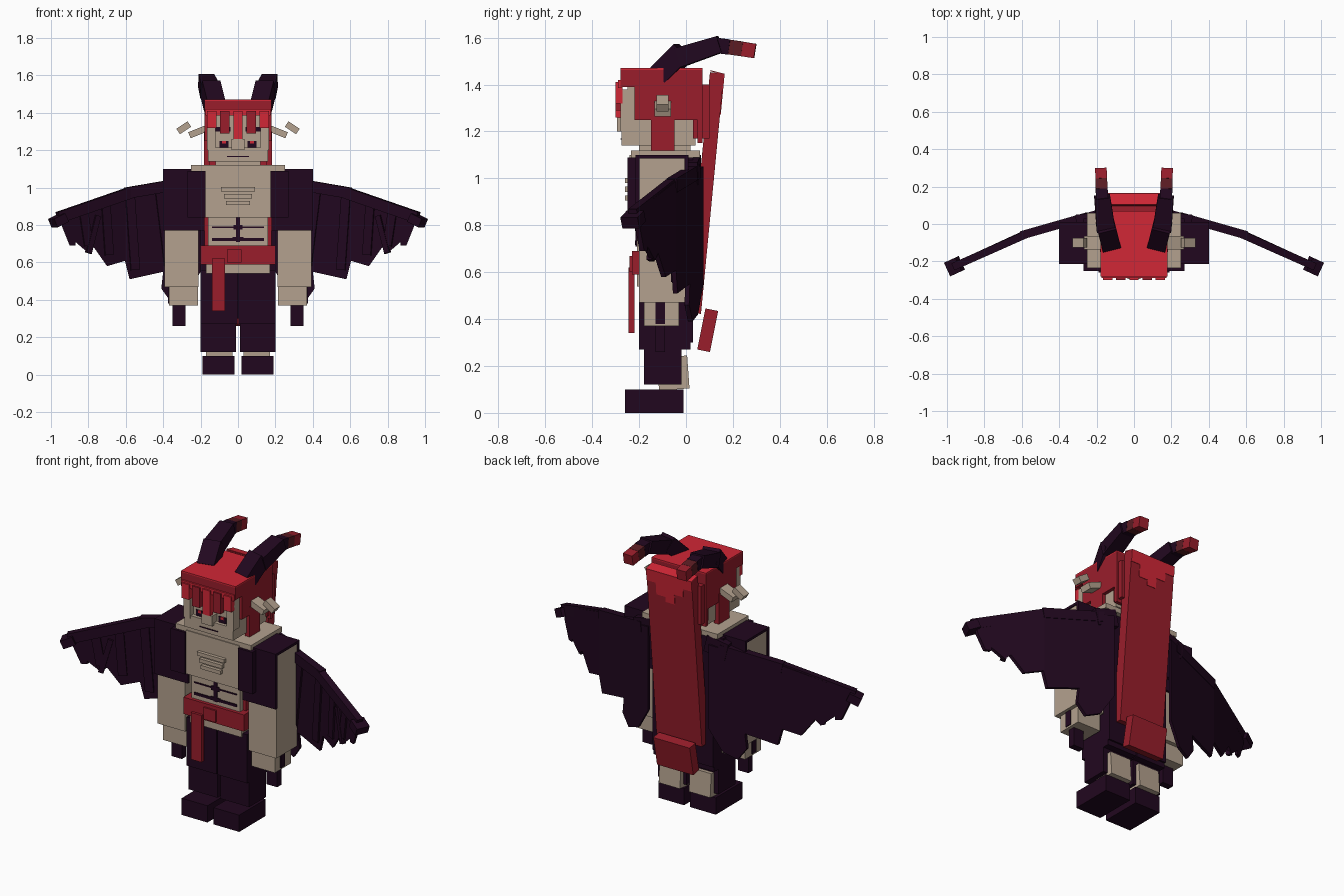
import bpy
import bmesh
from mathutils import Matrix, Vector

default_cube = bpy.data.objects.get("Cube")
if default_cube:
    bpy.data.objects.remove(default_cube, do_unlink=True)


def make_material(name, red, green, blue):
    """Flat material from display-space channel values."""
    linear = [(channel / 255) ** 2.2 for channel in (red, green, blue)]
    material = bpy.data.materials.new(name)
    material.use_nodes = True
    material.diffuse_color = (*linear, 1)
    shader = material.node_tree.nodes["Principled BSDF"]
    shader.inputs["Base Color"].default_value = (*linear, 1)
    shader.inputs["Roughness"].default_value = 1
    return material


skin = make_material("warm grey skin", 178, 160, 141)
dark = make_material("dark purple", 38, 16, 36)
red = make_material("deep red", 152, 35, 47)
bright = make_material("bright red", 208, 43, 57)
brown = make_material("horn brown", 92, 34, 40)


def finish(bm, name, material, mirrored=False):
    """Turn a bmesh into one object, or into a left and right pair."""
    bmesh.ops.recalc_face_normals(bm, faces=bm.faces)
    for side in (("left_", "right_") if mirrored else ("",)):
        if side == "right_":
            bmesh.ops.scale(bm, vec=(-1, 1, 1), verts=bm.verts)
            bmesh.ops.reverse_faces(bm, faces=bm.faces)
        mesh = bpy.data.meshes.new(side + name)
        bm.to_mesh(mesh)
        mesh.materials.append(material)
        part = bpy.data.objects.new(side + name, mesh)
        bpy.context.scene.collection.objects.link(part)
    bm.free()


def box(name, material, x_range, y_range, z_range, mirrored=False):
    ranges = (x_range, y_range, z_range)
    centre = Matrix.Translation([(low + high) / 2 for low, high in ranges])
    size = Matrix.Diagonal([high - low for low, high in ranges] + [1])
    bm = bmesh.new()
    bmesh.ops.create_cube(bm, size=1, matrix=centre @ size)
    finish(bm, name, material, mirrored)


def centred(name, material, half_width, y_range, z_range):
    box(name, material, (-half_width, half_width), y_range, z_range)


def pair(name, material, x_range, y_range, z_range):
    box(name, material, x_range, y_range, z_range, mirrored=True)


def beam(name, material, start, end, width, height, mirrored=True, taper=1):
    """Box whose long axis runs from start to end."""
    start, end = Vector(start), Vector(end)
    direction = end - start
    turn = direction.to_track_quat("Y", "Z").to_matrix().to_4x4()
    bm = bmesh.new()
    bmesh.ops.create_cube(bm, size=1)
    for vert in bm.verts:
        scale = taper if vert.co.y > 0 else 1
        vert.co.x *= width * scale
        vert.co.y *= direction.length
        vert.co.z *= height * scale
    bm.transform(Matrix.Translation((start + end) / 2) @ turn)
    finish(bm, name, material, mirrored)


def wing_depth(x):
    """Folded plan line of the wing."""
    if x < 0.6:
        return 0.04 - (x - 0.25) * 0.29
    return -0.06 - (x - 0.6) * 0.46


def membrane(name, outline):
    bm = bmesh.new()
    face = bm.faces.new([bm.verts.new((x, wing_depth(x), z)) for x, z in outline])
    moved = bmesh.ops.extrude_face_region(bm, geom=[face])["geom"]
    corners = [item for item in moved if isinstance(item, bmesh.types.BMVert)]
    bmesh.ops.translate(bm, vec=(0, 0.02, 0), verts=corners)
    finish(bm, name, dark, mirrored=True)


def on_wing(x, z, lift=0):
    return (x, wing_depth(x) + lift, z)


# Feet and legs
pair("foot", dark, (.02, .19), (-.26, -.01), (0, .1))
beam("heel", skin, (.1, -.06, .24), (.1, -.05, .1), .14, .13)
pair("lower_leg", dark, (.01, .2), (-.18, -.02), (.12, .32))
pair("trouser_leg", dark, (.003, .2), (-.2, .02), (.27, .56))

# Torso and belt
centred("hips", skin, .17, (-.21, 0), (.54, .6))
centred("belt", red, .2, (-.23, .02), (.59, .69))
box("belt_sash", red, (-.14, -.07), (-.245, -.22), (.34, .62))
box("belt_knot", red, (-.06, .02), (-.24, -.2), (.6, .67))
centred("abdomen", skin, .16, (-.21, 0), (.68, .86))
centred("chest", skin, .175, (-.24, 0), (.84, 1.1))
centred("shoulder_plate", skin, .25, (-.235, .06), (1.09, 1.12))
centred("back_coat", dark, .2, (-.01, .03), (.3, 1.09))
pair("waist_strand", red, (.155, .18), (-.18, -.05), (.68, .85))
centred("neck", skin, .12, (-.2, .02), (1.1, 1.16))

# Chest ridges and dark belly markings
for row, half in enumerate((.09, .075, .065)):
    height = .98 - row * .037
    centred(f"chest_ridge_{row}", skin, half, (-.26, -.23), (height, height + .022))
centred("belly_line", dark, .011, (-.216, -.209), (.71, .84))
centred("belly_star", dark, .025, (-.217, -.209), (.775, .8))
centred("belly_low_star", dark, .03, (-.217, -.209), (.715, .735))
for name, low, high in (("upper", .785, .792), ("lower", .715, .73)):
    centred(f"belly_{name}_bar", dark, .14, (-.216, -.209), (low, high))

# Arms with open-sided sleeves, hands and claws
pair("arm", skin, (.21, .393), (-.2, -.005), (.47, 1.09))
pair("sleeve_front", dark, (.18, .4), (-.215, -.199), (.77, 1.1))
pair("sleeve_back", dark, (.18, .4), (-.006, .01), (.77, 1.1))
pair("sleeve_top", dark, (.18, .4), (-.21, .005), (1.085, 1.1))
pair("vest", dark, (.175, .27), (-.25, .03), (.84, 1.09))
pair("hand", skin, (.215, .37), (-.18, -.03), (.37, .48))
pair("claw", dark, (.28, .35), (-.13, -.09), (.26, .38))
pair("claw_plate", dark, (.368, .375), (-.13, -.09), (.38, .48))

# Wings: two flat membranes, bones, ribs and a tip
membrane("inner_membrane", [
    (.2, 1.05), (.6, .99), (.605, .61), (.58, .51), (.4, .55),
    (.41, .46), (.36, .39), (.28, .42), (.2, .55)])
membrane("outer_membrane", [
    (.6, .99), (.94, .87), (.94, .79), (.9, .69), (.87, .69), (.87, .71),
    (.8, .65), (.77, .68), (.7, .58), (.6, .61)])
beam("wing_root", dark, (.17, .04, 1.05), on_wing(.3, 1.02), .05, .1)
beam("inner_wing_bone", dark, on_wing(.25, 1.03), on_wing(.6, .97), .045, .06)
beam("outer_wing_bone", dark, on_wing(.57, .975), on_wing(.96, .84), .04, .06)
beam("wing_tip", dark, on_wing(.93, .84), on_wing(.99, .81), .08, .05)
for number, (top, foot, low) in enumerate((
        (.42, .36, .5), (.58, .55, .56), (.71, .69, .64), (.83, .8, .69))):
    beam(f"wing_rib_{number}", dark, on_wing(top, .99 - max(0, top - .58) * .4),
         on_wing(foot, low), .02, .05)
beam("wing_spike", dark, on_wing(.75, .85), on_wing(.8, .65), .025, .03)

# Head, jaw and face
centred("head", skin, .16, (-.25, .04), (1.14, 1.45))
centred("jaw", skin, .16, (-.275, -.2), (1.14, 1.215))
pair("cheek", skin, (.12, .165), (-.28, -.22), (1.2, 1.38))
centred("nose", skin, .035, (-.295, -.24), (1.2, 1.26))
pair("eye", dark, (.05, .1), (-.256, -.249), (1.21, 1.25))
pair("pupil", bright, (.065, .085), (-.258, -.25), (1.235, 1.25))
pair("brow", dark, (.04, .13), (-.257, -.249), (1.3, 1.325))
centred("mouth", dark, .06, (-.279, -.27), (1.165, 1.17))
beam("inner_ear", skin, (.16, -.1, 1.32), (.26, -.1, 1.28), .07, .035)
beam("outer_ear", skin, (.26, -.1, 1.34), (.32, -.1, 1.3), .05, .035)

# Hair
centred("hair_cap", red, .18, (-.28, .07), (1.39, 1.462))
centred("hair_top", bright, .18, (-.28, .07), (1.462, 1.47))
pair("side_hair", red, (.15, .18), (-.22, .07), (1.25, 1.4))
pair("sideburn", red, (.15, .182), (-.15, -.05), (1.12, 1.3))
centred("back_hair", red, .17, (.03, .1), (1.17, 1.4))
pair("back_hair_lock", red, (.11, .18), (.05, .07), (1.15, 1.3))
centred("fringe_band", bright, .175, (-.29, -.27), (1.385, 1.42))
for number, length in enumerate((.09, .12, .15, .12, .09)):
    x = (number - 2) * .07
    lock = red if number % 2 else bright
    box(f"fringe_lock_{number}", lock, (x - .025, x + .025),
        (-.3, -.27), (1.41 - length, 1.41))

# Long tilted tail of hair with a brighter stepped root
top, bottom = Vector((0, .132, 1.45)), Vector((0, .034, .425))
beam("hair_tail", red, top, bottom, .3, .06, mirrored=False)
beam("hair_tail_end", red, (0, .11, .44), (0, .075, .265), .24, .055, mirrored=False)
beam("hair_tail_crown", bright, top + Vector((0, .001, .004)), top, .3, .06, mirrored=False)
outward = Vector((0, .031, -.003))
for number, length in enumerate((.06, .11, .17, .14, .07)):
    root = top + outward + Vector(((number - 2) * .06, 0, 0))
    tip = root + (bottom - top) * length
    beam(f"tail_root_patch_{number}", bright, root, tip, .06, .004, mirrored=False)

# Horns sweep up and back, warming to red at the tip
beam("horn_base", dark, (.125, -.11, 1.44), (.15, -.01, 1.54), .1, .09)
beam("horn_middle", dark, (.15, -.03, 1.515), (.17, .145, 1.572), .1, .085, taper=.85)
beam("horn_neck", dark, (.17, .13, 1.567), (.173, .185, 1.56), .065, .065)
beam("horn_band", brown, (.173, .185, 1.56), (.175, .24, 1.552), .063, .063)
beam("horn_tip", red, (.175, .24, 1.552), (.177, .295, 1.543), .062, .062)
